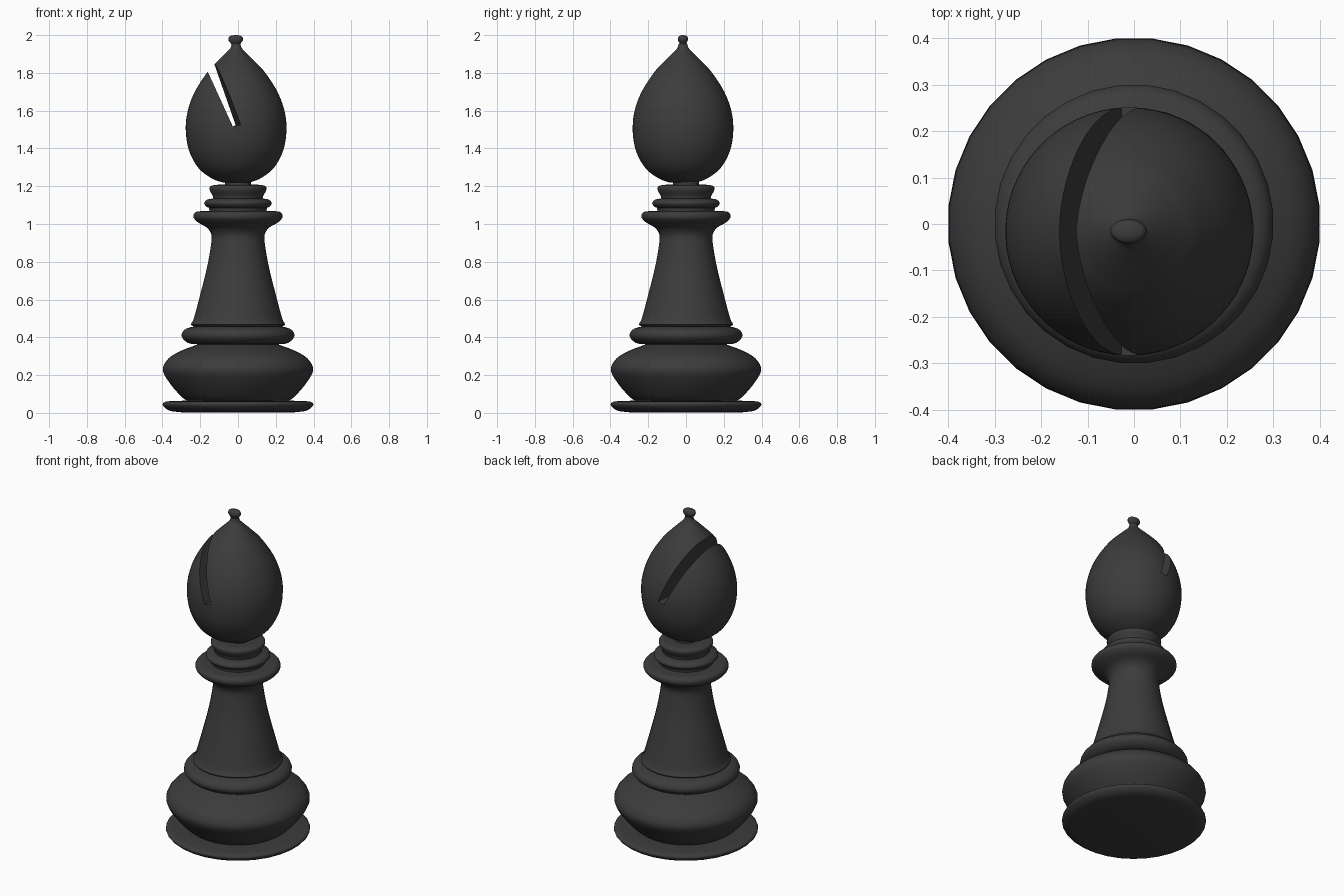
import bpy, bmesh, math
from mathutils import Vector

if "Cube" in bpy.data.objects:
    bpy.data.objects.remove(bpy.data.objects["Cube"])

dark = bpy.data.materials.new("dark_finish")
dark.diffuse_color = (0.045, 0.045, 0.045, 1)
dark.use_nodes = True
dark.node_tree.nodes["Principled BSDF"].inputs["Base Color"].default_value = dark.diffuse_color


def smooth_curve(pts, steps):
    """Catmull-Rom curve through the profile points."""
    p = [Vector(q) for q in pts]
    p = [2 * p[0] - p[1]] + p + [2 * p[-1] - p[-2]]
    out = []
    for i in range(1, len(p) - 2):
        a, b, c, d = p[i - 1:i + 3]
        for k in range(steps):
            t = k / steps
            out.append(0.5 * (2 * b + (c - a) * t + (2 * a - 5 * b + 4 * c - d) * t * t
                              + (3 * b - a - 3 * c + d) * t ** 3))
    return out + [p[-2]]


def add_object(name, bm):
    bmesh.ops.recalc_face_normals(bm, faces=bm.faces[:])
    me = bpy.data.meshes.new(name)
    bm.to_mesh(me)
    bm.free()
    ob = bpy.data.objects.new(name, me)
    bpy.context.collection.objects.link(ob)
    return ob


def activate(ob):
    bpy.ops.object.select_all(action='DESELECT')
    ob.select_set(True)
    bpy.context.view_layer.objects.active = ob


def finish(ob):
    ob.data.materials.append(dark)
    activate(ob)
    bpy.ops.object.shade_smooth_by_angle(angle=math.radians(40))


def lathe(name, pts, sides=32, steps=4, centre=(0, 0), squash=1):
    """Turned solid from (radius, height) points, capped at both ends."""
    bm = bmesh.new()
    rings = []
    for r, z in smooth_curve(pts, steps):
        ring = []
        for i in range(sides):
            a = 2 * math.pi * (i + 0.5) / sides
            ring.append(bm.verts.new((centre[0] + r * math.cos(a),
                                      centre[1] + r * math.sin(a) * squash, z)))
        rings.append(ring)
    for lo, hi in zip(rings, rings[1:]):
        for i in range(sides):
            j = (i + 1) % sides
            bm.faces.new((lo[i], lo[j], hi[j], hi[i]))
    bm.faces.new(rings[0][::-1])
    bm.faces.new(rings[-1])
    return add_object(name, bm)


# Base and stem, bottom to top
turned = {
    "base_plate": [(0.30, 0.003), (0.365, 0.012), (0.40, 0.04), (0.385, 0.059), (0.31, 0.064), (0.25, 0.064)],
    "base_bulge": [(0.265, 0.06), (0.305, 0.09), (0.365, 0.16), (0.40, 0.228), (0.37, 0.288),
                   (0.30, 0.33), (0.22, 0.36), (0.19, 0.372)],
    "lower_ring": [(0.20, 0.362), (0.265, 0.37), (0.30, 0.405), (0.285, 0.44), (0.24, 0.456), (0.20, 0.458)],
    "stem": [(0.22, 0.452), (0.25, 0.468), (0.235, 0.50), (0.20, 0.63), (0.165, 0.77), (0.145, 0.88),
             (0.141, 0.94), (0.165, 0.98), (0.215, 1.01), (0.237, 1.038), (0.22, 1.065), (0.14, 1.068)],
    "collar_neck": [(0.15, 1.06), (0.155, 1.09)],
    "collar_ring": [(0.14, 1.083), (0.165, 1.09), (0.18, 1.11), (0.165, 1.128), (0.135, 1.135)],
    "collar_cup": [(0.13, 1.128), (0.135, 1.15), (0.15, 1.178), (0.148, 1.198), (0.12, 1.207), (0.07, 1.208)],
    "head_neck": [(0.07, 1.20), (0.07, 1.235)],
}
for part, pts in turned.items():
    finish(lathe(part, pts))

# Egg-shaped head, slightly off the axis
cx, cy = -0.01, -0.016
head = lathe("head", [(0.07, 1.219), (0.13, 1.242), (0.20, 1.297), (0.25, 1.39), (0.267, 1.50),
                      (0.256, 1.60), (0.219, 1.70), (0.155, 1.80), (0.105, 1.855), (0.06, 1.90),
                      (0.031, 1.93), (0.022, 1.955)],
             sides=64, steps=5, centre=(cx, cy))

# Slanted slot cutter, flaring towards front and back
bm = bmesh.new()
sections = []
for y, flare in ((-0.30, 0.03), (0, 0), (0.30, 0.03)):
    outline = [(-0.027, 1.515), (-0.013 + flare, 1.525),
               (-0.158 + flare, 1.94), (-0.219, 1.935)]
    sections.append([bm.verts.new((x, cy + y, z)) for x, z in outline])
for a, b in zip(sections, sections[1:]):
    for i in range(4):
        j = (i + 1) % 4
        bm.faces.new((a[i], a[j], b[j], b[i]))
bm.faces.new(sections[0])
bm.faces.new(sections[-1])
cutter = add_object("slot_cutter", bm)
cutter.hide_render = True
mod = head.modifiers.new("slot", 'BOOLEAN')
mod.operation = 'DIFFERENCE'
mod.solver = 'EXACT'
mod.object = cutter
activate(head)
bpy.ops.object.modifier_apply(modifier=mod.name)
bpy.data.objects.remove(cutter)
finish(head)

# Flattened finial knob
finish(lathe("finial", [(0.021, 1.942), (0.028, 1.958), (0.039, 1.974), (0.035, 1.991),
                        (0.02, 1.998), (0.004, 2.0)],
             sides=24, centre=(cx - 0.002, cy), squash=0.68))
